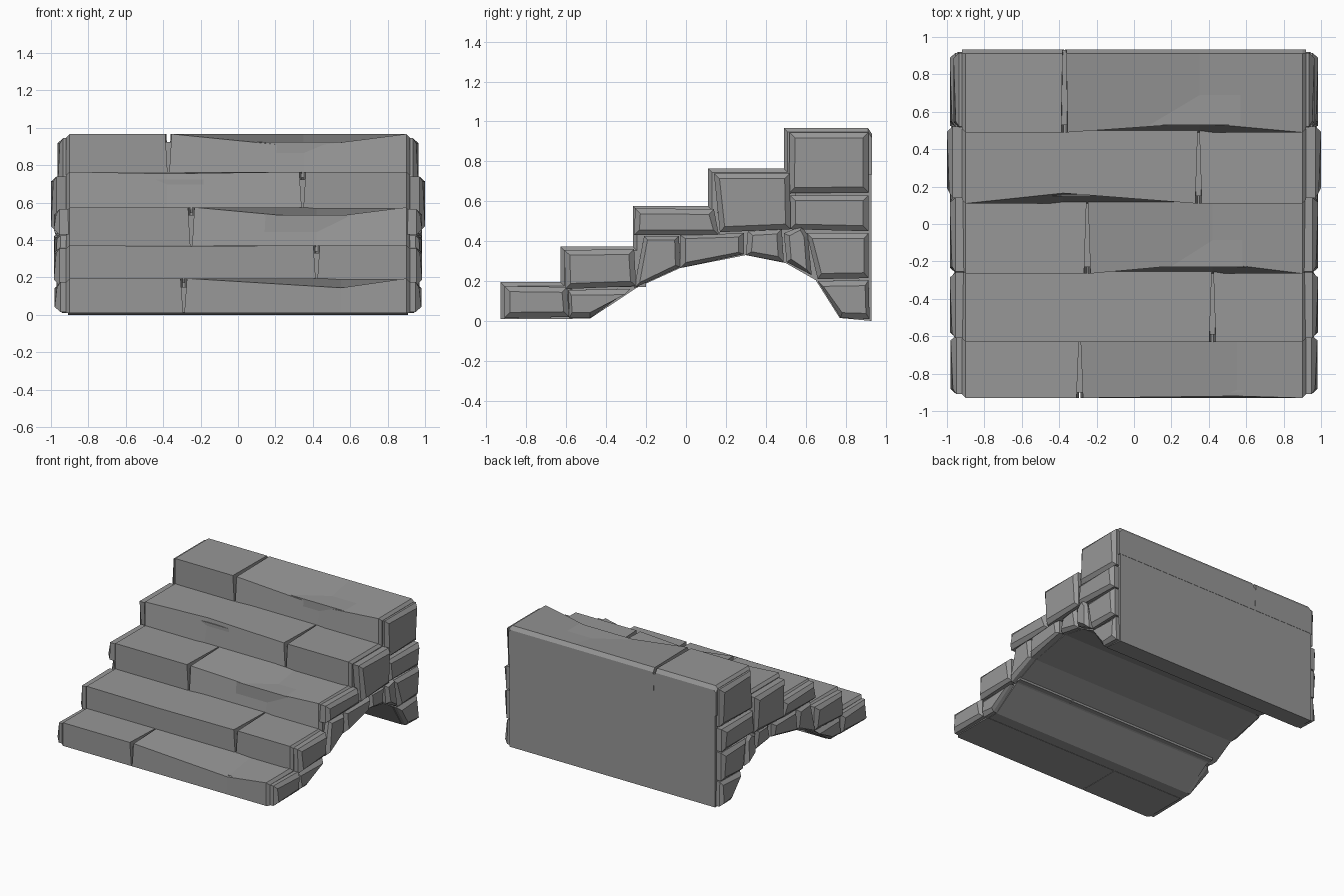
import bpy, bmesh

stone = bpy.data.materials.new("grey stone")
stone.diffuse_color = (0.31, 0.31, 0.31, 1)


def loft(name, rings):
    """Closed solid through rings of equal point count."""
    bm = bmesh.new()
    vs = [[bm.verts.new(p) for p in r] for r in rings]
    n = len(rings[0])
    for a, b in zip(vs, vs[1:]):
        for i in range(n):
            j = (i + 1) % n
            bm.faces.new((a[i], a[j], b[j], b[i]))
    bm.faces.new(vs[0])
    bm.faces.new(vs[-1])
    bmesh.ops.recalc_face_normals(bm, faces=bm.faces)
    me = bpy.data.meshes.new(name)
    bm.to_mesh(me)
    bm.free()
    me.materials.append(stone)
    ob = bpy.data.objects.new(name, me)
    bpy.context.collection.objects.link(ob)
    return ob


# core with arched underside, set slightly behind the step slabs
profile = [(-0.9, 0.012), (-0.48, 0.012), (-0.25, 0.165), (-0.03, 0.265), (0.3, 0.33),
           (0.5, 0.29), (0.65, 0.205), (0.77, 0.015), (0.93, 0.0), (0.93, 0.925),
           (0.53, 0.925), (0.53, 0.725), (0.15, 0.725), (0.15, 0.535), (-0.23, 0.535),
           (-0.23, 0.33), (-0.59, 0.33), (-0.59, 0.15), (-0.9, 0.15)]
loft("arched_core", [[(x, y, z) for y, z in profile] for x in (-0.91, 0.91)])


def station(s, x, dy=0.0, dz=0.0, inset=0.0, slant=(0, 0, 0, 0, 0)):
    """Cross-section of a step slab; slant shifts x of each corner."""
    y, yb, z0, z1 = s
    pts = [(y + inset, z0), (y + inset + dy, z1 - inset - dz), (yb - 0.02, z1 - inset),
           (yb, z1 - 0.03 - inset), (yb, z0)]
    return [(x + k, p, q) for k, (p, q) in zip(slant, pts)]


def slab(name, s, x0, x1, gap, back_gap, dent):
    """Half of a tread: outer end bevelled, inner end slanted to form a wedge crack."""
    out = 1 if abs(x1) > 0.9 else -1
    crack, end = (x0, x1) if out > 0 else (x1, x0)
    sl = [out * v for v in (0.003, gap, back_gap, back_gap, 0.003)]
    rings = [station(s, crack, slant=sl)]
    if dent:
        rings.append(station(s, *dent))
    rings += [station(s, end - out * 0.02), station(s, end, inset=0.02)]
    loft(name, rings)


# treads: (front y, back y, bottom z, top z), crack x, back gap, left dent, right dent
steps = [
    ((-0.93, -0.57, 0.01, 0.195), -0.29, 0.003, None, (0.55, 0.01, 0.05)),
    ((-0.63, -0.20, 0.17, 0.372), 0.42, 0.003, (-0.25, 0.0, 0.005), None),
    ((-0.265, 0.17, 0.34, 0.575), -0.25, 0.003, None, (0.42, 0.06, 0.06)),
    ((0.11, 0.55, 0.545, 0.765), 0.345, 0.003, (-0.38, 0.055, 0.01), None),
    ((0.49, 0.932, 0.735, 0.967), -0.372, 0.01, None, (0.35, 0.05, 0.07)),
]
for i, (s, c, bg, dl, dr) in enumerate(steps, 1):
    slab(f"step_{i}_left", s, -0.92, c, 0.017, bg, dl)
    slab(f"step_{i}_right", s, c, 0.92, 0.017, bg, dr)

# facing stones on the flanks: outward x, outline in (y, z)
stones = [
    (0.98, [(-0.91, 0.015), (-0.91, 0.175), (-0.595, 0.17), (-0.585, 0.02)]),
    (0.97, [(-0.585, 0.015), (-0.59, 0.155), (-0.28, 0.16), (-0.48, 0.015)]),
    (0.985, [(-0.605, 0.16), (-0.61, 0.355), (-0.26, 0.36), (-0.25, 0.175)]),
    (0.985, [(-0.26, 0.43), (-0.255, 0.565), (0.14, 0.56), (0.165, 0.43)]),
    (0.98, [(-0.26, 0.165), (-0.21, 0.425), (-0.035, 0.425), (-0.03, 0.27)]),
    (0.985, [(-0.03, 0.265), (-0.03, 0.43), (0.29, 0.44), (0.29, 0.335)]),
    (0.97, [(0.30, 0.33), (0.31, 0.45), (0.48, 0.46), (0.49, 0.295)]),
    (1.0, [(0.17, 0.445), (0.14, 0.74), (0.52, 0.74), (0.525, 0.46)]),
    (0.965, [(0.515, 0.64), (0.52, 0.945), (0.915, 0.945), (0.915, 0.645)]),
    (0.985, [(0.52, 0.46), (0.52, 0.63), (0.915, 0.63), (0.915, 0.45)]),
    (0.985, [(0.505, 0.295), (0.49, 0.44), (0.58, 0.475), (0.61, 0.43), (0.63, 0.23)]),
    (0.98, [(0.66, 0.21), (0.605, 0.44), (0.915, 0.44), (0.915, 0.215)]),
    (0.97, [(0.66, 0.2), (0.915, 0.205), (0.92, 0.01), (0.775, 0.015)]),
]


def shrink(pts, d):
    cy = sum(p[0] for p in pts) / len(pts)
    cz = sum(p[1] for p in pts) / len(pts)
    ry = max(abs(p[0] - cy) for p in pts)
    rz = max(abs(p[1] - cz) for p in pts)
    return [(cy + (y - cy) * (1 - d / ry), cz + (z - cz) * (1 - d / rz)) for y, z in pts]


for i, (w, pts) in enumerate(stones, 1):
    for side, sx in (("right", 1), ("left", -1)):
        inner = shrink(pts, 0.028)
        loft(f"flank_stone_{i}_{side}",
             [[(sx * 0.88, y, z) for y, z in pts],
              [(sx * (w - 0.03), y, z) for y, z in pts],
              # outer face tilts a little for a hand-cut look
              [(sx * (w - 0.012 * (k % 2)), y, z) for k, (y, z) in enumerate(inner)]])
